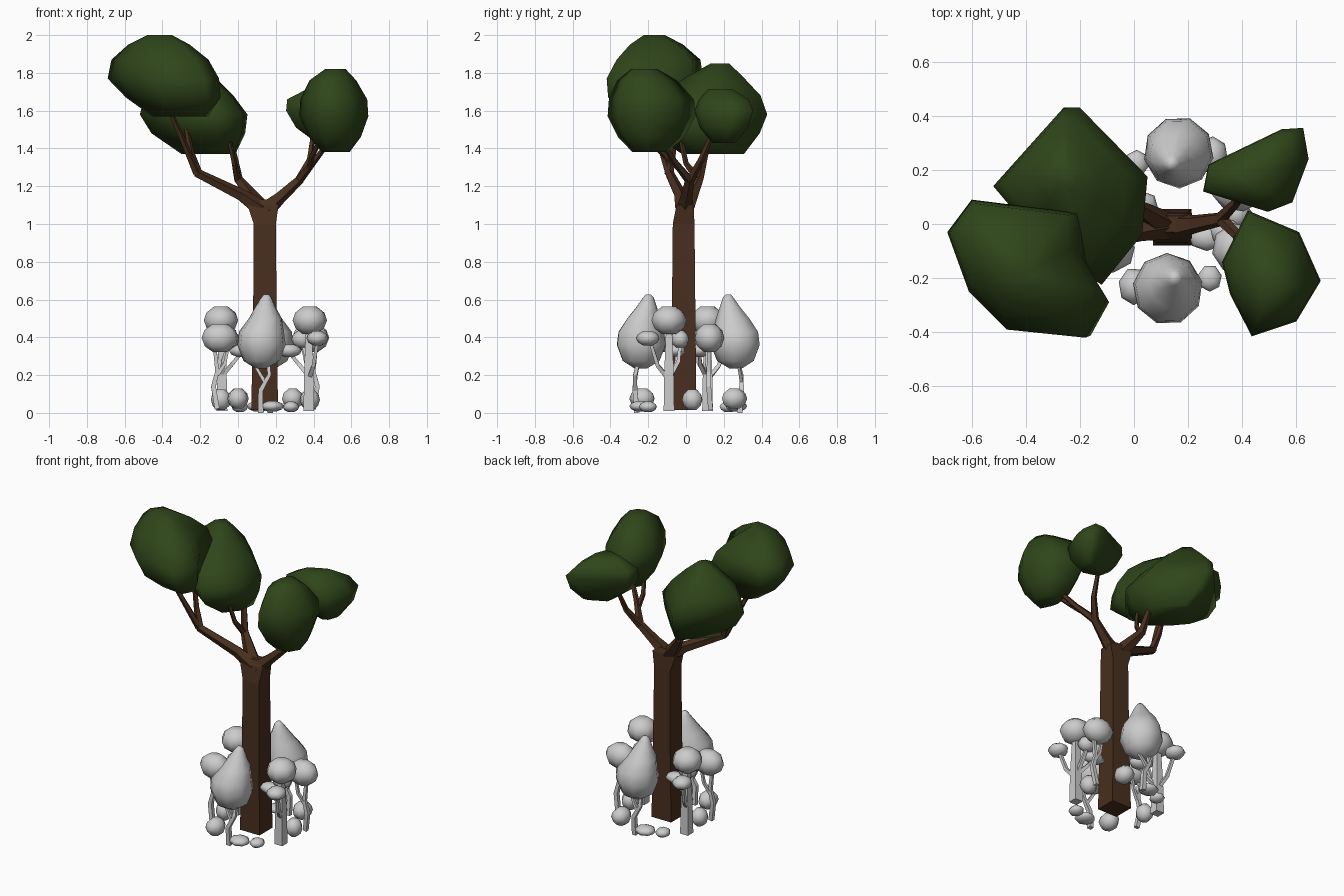
import bpy, bmesh
from math import sin, cos, pi
from mathutils import Vector, Matrix

def mat(name, col):
    m = bpy.data.materials.new(name)
    m.diffuse_color = (*col, 1)
    return m

BARK = mat("bark", (0.065, 0.028, 0.013))
LEAF = mat("leaf", (0.028, 0.06, 0.01))

def add(name, rings, material=None, smooth=False):
    """Skin a stack of equal-length rings into a closed object."""
    bm = bmesh.new()
    vs = [[bm.verts.new(p) for p in r] for r in rings]
    n = len(vs[0])
    for a, b in zip(vs, vs[1:]):
        for i in range(n):
            j = (i + 1) % n
            bm.faces.new((a[i], a[j], b[j], b[i]))
    bm.faces.new(vs[0][::-1])
    bm.faces.new(vs[-1])
    bmesh.ops.recalc_face_normals(bm, faces=bm.faces)
    for f in bm.faces:
        f.smooth = smooth
    me = bpy.data.meshes.new(name)
    bm.to_mesh(me)
    bm.free()
    ob = bpy.data.objects.new(name, me)
    bpy.context.collection.objects.link(ob)
    if material:
        me.materials.append(material)
    return ob

def blob(name, outline, levels, material=None):
    """Plan outline scaled and shifted per level (z, scale, dx, dy)."""
    c = sum((Vector(p) for p in outline), Vector((0, 0))) / len(outline)
    rings = [[(c.x + (x - c.x) * s + dx, c.y + (y - c.y) * s + dy, z) for x, y in outline]
             for z, s, dx, dy in levels]
    return add(name, rings, material, True)

def tube(name, path, radii, sides=4, material=None):
    pts = [Vector(p) for p in path]
    rings = []
    for i, p in enumerate(pts):
        d = (pts[min(i + 1, len(pts) - 1)] - pts[max(i - 1, 0)]).normalized()
        u = d.cross(Vector((0, 1, 0))).normalized()
        v = d.cross(u)
        rings.append([p + (u * cos(a) + v * sin(a)) * radii[i]
                      for a in [2 * pi * (k + .5) / sides for k in range(sides)]])
    return add(name, rings, material)

def ngon(x, y, rx, ry, n=8, turn=0.2):
    return [(x + rx * cos(2 * pi * k / n + turn), y + ry * sin(2 * pi * k / n + turn)) for k in range(n)]

# big trunk, square section flaring into the fork
def box(x0, x1, y0, y1, z):
    return [(x0, y0, z), (x1, y0, z), (x1, y1, z), (x0, y1, z)]
add("trunk", [box(.07, .212, -.08, .055, .015), box(.08, .205, -.075, .05, .5),
              box(.083, .2, -.07, .045, 1.0), box(.05, .215, -.05, .04, 1.1),
              box(.1, .165, -.03, .03, 1.13)], BARK)

# branches
for name, path, radii in [
    ("left_limb", [(.12, -.01, 1.08), (.02, -.03, 1.15), (-.22, -.09, 1.27)], [.05, .035, .025]),
    ("left_twig_a", [(-.21, -.09, 1.26), (-.25, -.07, 1.38), (-.29, -.05, 1.6)], [.025, .018, .012]),
    ("left_twig_b", [(-.22, -.09, 1.27), (-.3, -.15, 1.46), (-.38, -.2, 1.64)], [.022, .016, .012]),
    ("back_limb", [(.11, 0, 1.09), (.0, .07, 1.24), (-.04, .12, 1.45)], [.05, .025, .015]),
    ("back_twig", [(.0, .07, 1.23), (-.02, .0, 1.32), (-.05, -.03, 1.46)], [.022, .015, .012]),
    ("right_limb", [(.15, -.01, 1.08), (.22, .0, 1.14), (.33, .02, 1.24)], [.05, .035, .025]),
    ("right_twig_a", [(.32, .02, 1.23), (.38, .08, 1.34), (.4, .15, 1.5)], [.025, .018, .012]),
    ("right_twig_b", [(.32, .02, 1.23), (.4, -.06, 1.33), (.5, -.14, 1.46)], [.025, .018, .012]),
    ("right_twig_c", [(.38, -.04, 1.3), (.39, -.11, 1.36), (.44, -.2, 1.45)], [.018, .015, .012]),
]:
    tube(name, path, radii, 5, BARK)

# canopy masses
blob("canopy_front_left",
     [(-.6, .09), (-.2, .04), (-.2, -.11), (-.1, -.275), (-.18, -.42), (-.47, -.39), (-.61, -.25), (-.69, -.03)],
     [(1.57, .5, .08, 0), (1.67, .85, .05, -.03), (1.77, 1, 0, 0), (1.87, .87, -.02, .02),
      (1.95, .55, -.03, .01), (2.0, .22, -.03, 0)], LEAF)
blob("canopy_back_left",
     [(-.26, .43), (-.2, .43), (.05, .175), (.03, -.04), (-.12, -.225), (-.36, -.05), (-.52, .14)],
     [(1.37, .5, .06, .03), (1.48, .87, .02, 0), (1.58, 1, 0, 0), (1.68, .82, -.03, .02),
      (1.78, .45, -.04, .04), (1.85, .15, -.05, .06)], LEAF)
blob("canopy_front_right",
     [(.42, .05), (.61, -.03), (.69, -.21), (.6, -.36), (.435, -.415), (.355, -.26), (.325, -.14)],
     [(1.38, .4, .02, 0), (1.46, .75, .01, 0), (1.57, 1, 0, 0), (1.66, .97, 0, 0),
      (1.76, .68, 0, -.02), (1.82, .3, .02, -.03)], LEAF)
blob("canopy_back_right",
     [(.545, .35), (.625, .355), (.645, .24), (.585, .08), (.495, .045), (.255, .12), (.275, .22)],
     [(1.43, .4, .02, 0), (1.51, .82, .01, 0), (1.6, 1, 0, 0), (1.66, .85, -.03, 0),
      (1.715, .4, -.03, -.02)], LEAF)

# undergrowth: every part is repeated half a turn around the trunk
half = Matrix.Translation((.145, .012, 0)) @ Matrix.Rotation(pi, 4, 'Z') @ Matrix.Translation((-.145, -.012, 0))
def pair(ob):
    twin = ob.copy()
    twin.name = ob.name + "_twin"
    twin.matrix_world = half
    bpy.context.collection.objects.link(twin)

def cap(name, x, y, z, rx, ry, rz, n=8):
    lv = [(z - rz, .4, 0, 0), (z - rz * .6, .82, 0, 0), (z, 1, 0, 0),
          (z + rz * .55, .85, 0, 0), (z + rz, .4, 0, 0)]
    pair(blob(name, ngon(x, y, rx, ry, n), lv))

# pointed shrub
pair(blob("pointed_shrub", ngon(.125, -.24, .13, .133, 9),
          [(.235, .25, 0, -.0), (.275, .75, 0, 0), (.36, 1, 0, 0), (.43, .93, 0, 0), (.5, .68, .02, .015),
           (.56, .42, .02, .03), (.61, .22, .025, .04), (.628, .1, .025, .04)]))
pair(tube("pointed_shrub_stem", [(.12, -.26, 0), (.12, -.27, .12), (.165, -.27, .2), (.16, -.25, .28)],
          [.02, .018, .014, .012]))
pair(tube("pointed_shrub_fork", [(.145, -.27, .16), (.12, -.265, .2), (.08, -.25, .27)], [.014, .012, .01]))

# round-headed shrub with side caps
cap("round_head", .38, -.09, .49, .093, .095, .073)
cap("tall_cap", .385, .125, .397, .1, .08, .074)
cap("side_cap", .42, -.2, .395, .06, .065, .038, 7)
cap("inner_cap", .27, -.05, .33, .07, .05, .033, 7)
cap("lower_cap", .34, -.03, .39, .06, .05, .045, 7)
pair(tube("round_head_stem", [(.375, -.09, .01), (.375, -.09, .22), (.375, -.09, .45)], [.04, .035, .022]))
pair(tube("side_stem", [(.38, -.1, .19), (.4, -.15, .25), (.42, -.19, .38)], [.016, .014, .012]))
pair(tube("inner_stem", [(.37, -.08, .2), (.32, -.05, .26), (.27, -.05, .32)], [.016, .014, .012]))
pair(tube("lower_stem", [(.375, -.08, .2), (.37, -.04, .27), (.34, -.03, .37)], [.016, .014, .012]))
pair(tube("tall_cap_stem", [(.4, .13, .02), (.42, .12, .14), (.4, .12, .22), (.415, .12, .36)],
          [.018, .018, .015, .012]))
pair(tube("tall_cap_fork", [(.4, .12, .2), (.36, .11, .26), (.34, .11, .36)], [.014, .012, .01]))

# ground clumps
cap("clump_a", 0, -.23, .075, .058, .07, .053, 7)
cap("clump_b", .18, -.24, .035, .065, .06, .027, 7)
cap("clump_c", .28, -.2, .032, .045, .05, .027, 7)
cap("clump_d", .38, .035, .07, .055, .057, .054, 7)
